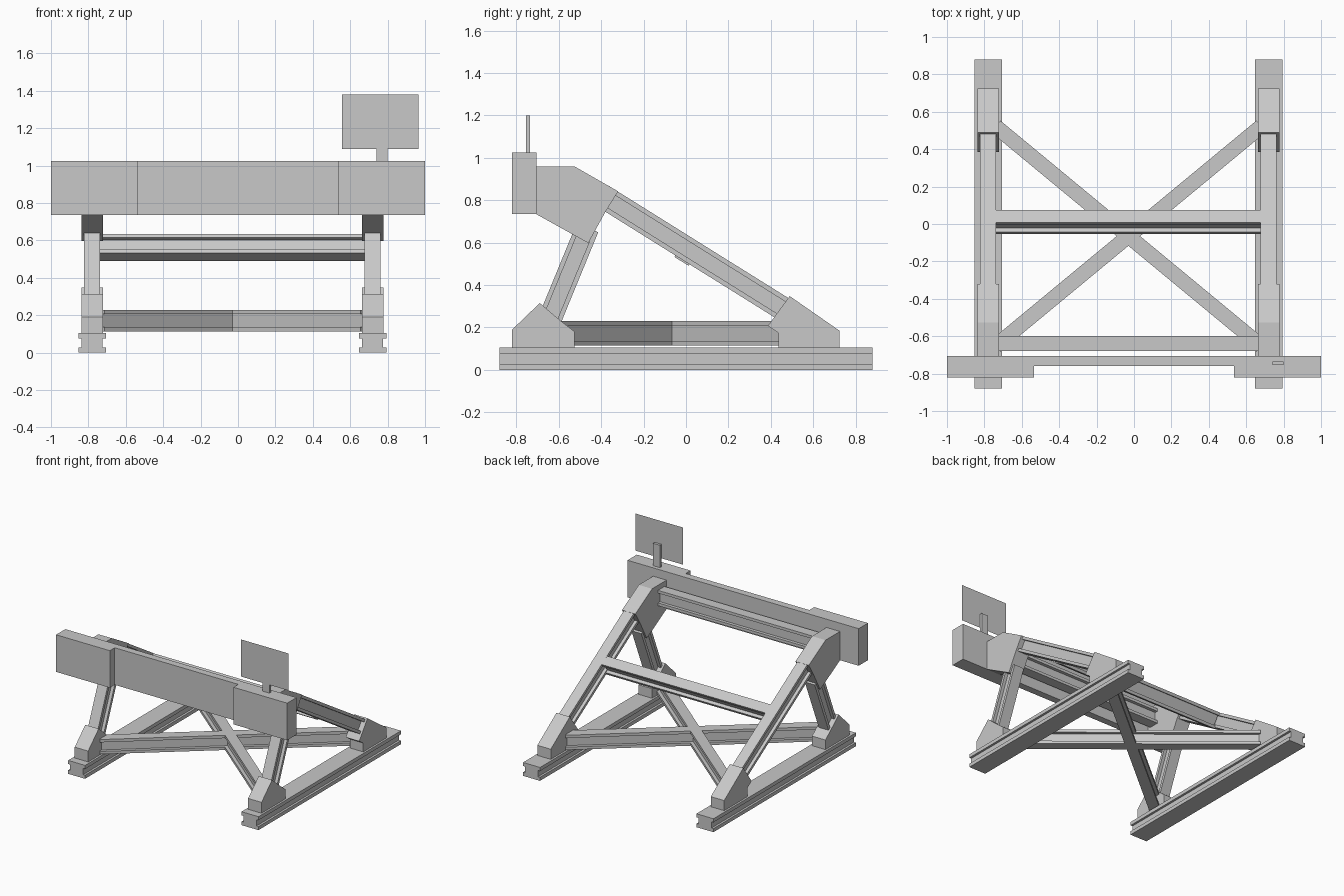
import bpy
import bmesh
from mathutils import Vector

cube = bpy.data.objects.get("Cube")
if cube:
    bpy.data.objects.remove(cube)

grey = bpy.data.materials.new("plain_grey")
grey.use_nodes = True
grey.diffuse_color = (0.58, 0.58, 0.58, 1)
grey.node_tree.nodes["Principled BSDF"].inputs["Base Color"].default_value = grey.diffuse_color

MID = -0.03      # centre line of the frame
SIDE = 0.75      # distance from centre line to each side frame


def extrude(name, ring, offset):
    """Solid made by sweeping a closed ring of points along an offset."""
    bm = bmesh.new()
    face = bm.faces.new([bm.verts.new(p) for p in ring])
    if offset is not None:
        out = bmesh.ops.extrude_face_region(bm, geom=[face])
        moved = [g for g in out["geom"] if isinstance(g, bmesh.types.BMVert)]
        bmesh.ops.translate(bm, verts=moved, vec=offset)
        bmesh.ops.recalc_face_normals(bm, faces=bm.faces)
    mesh = bpy.data.meshes.new(name)
    bm.to_mesh(mesh)
    bm.free()
    mesh.materials.append(grey)
    obj = bpy.data.objects.new(name, mesh)
    bpy.context.collection.objects.link(obj)
    return obj


def i_beam(name, start, end, width, depth, up=(0, 0, 1), flange=0.022, recess=0.025):
    """I-section bar from start to end, flanges facing the up direction."""
    start, end = Vector(start), Vector(end)
    along = (end - start).normalized()
    side = along.cross(Vector(up)).normalized()
    top = side.cross(along)
    w, d = width / 2, depth / 2
    half = [(w, -d), (w, -d + flange), (w - recess, -d + flange),
            (w - recess, d - flange), (w, d - flange), (w, d)]
    section = half + [(-a, -b) for a, b in half]
    return extrude(name, [start + side * a + top * b for a, b in section], end - start)


def plate(name, x, half_width, outline):
    """Side-view outline (y, z) given thickness about x."""
    ring = [Vector((x - half_width, y, z)) for y, z in outline]
    return extrude(name, ring, Vector((2 * half_width, 0, 0)))


front_foot = [(-0.82, 0.105), (-0.82, 0.19), (-0.69, 0.315),
              (-0.585, 0.226), (-0.525, 0.18), (-0.525, 0.105)]
rear_foot = [(0.436, 0.105), (0.436, 0.174), (0.386, 0.207),
             (0.489, 0.348), (0.725, 0.184), (0.725, 0.105)]
top_bracket = [(-0.706, 0.734), (-0.706, 0.96), (-0.527, 0.96),
               (-0.32, 0.842), (-0.381, 0.744), (-0.461, 0.598)]

# Side frames
for label, sign in (("right", -1), ("left", 1)):
    x = MID + sign * SIDE
    i_beam(label + "_base_rail", (x, -0.88, 0.0525), (x, 0.88, 0.0525), 0.147, 0.105,
           flange=0.028, recess=0.017)
    plate(label + "_front_foot", x, 0.058, front_foot)
    plate(label + "_rear_foot", x, 0.058, rear_foot)
    plate(label + "_top_bracket", x, 0.058, top_bracket)
    i_beam(label + "_front_leg", (x, -0.65, 0.22), (x, -0.465, 0.67), 0.085, 0.11, up=(0, 1, 0))
    i_beam(label + "_rear_brace", (x, -0.40, 0.824), (x, 0.50, 0.262), 0.085, 0.112)

# Cross bars between the side frames
tilt = (0, 0.521, 0.853)
inner = SIDE - 0.035
i_beam("middle_cross_bar", (MID - inner, 0.01, 0.563), (MID + inner, 0.01, 0.563),
       0.078, 0.12, up=tilt)
i_beam("upper_cross_bar", (MID - inner, -0.64, 0.86), (MID + inner, -0.64, 0.86), 0.08, 0.12)

# Crossed bracing near the ground
for label, sign in (("first", 1), ("second", -1)):
    i_beam(label + "_diagonal", (MID - 0.71, -0.065 - sign * 0.587, 0.172),
           (MID + 0.71, -0.065 + sign * 0.587, 0.172), 0.08, 0.115)

# Front bumper beam with thicker ends
half = [(-1, -0.705), (-1, -0.82), (-0.535, -0.82), (-0.535, -0.76)]
outline = half + [(-x, y) for x, y in reversed(half)]
extrude("bumper_beam", [Vector((x, y, 0.735)) for x, y in outline], Vector((0, 0, 0.29)))

# Sign post and thin sign panel
plate("sign_post", 0.77, 0.03, [(-0.755, 1.025), (-0.735, 1.025), (-0.735, 1.2), (-0.755, 1.2)])
extrude("sign_panel", [Vector((x, -0.756, z)) for x, z in
                       ((0.555, 1.09), (0.965, 1.09), (0.965, 1.38), (0.555, 1.38))], None)
